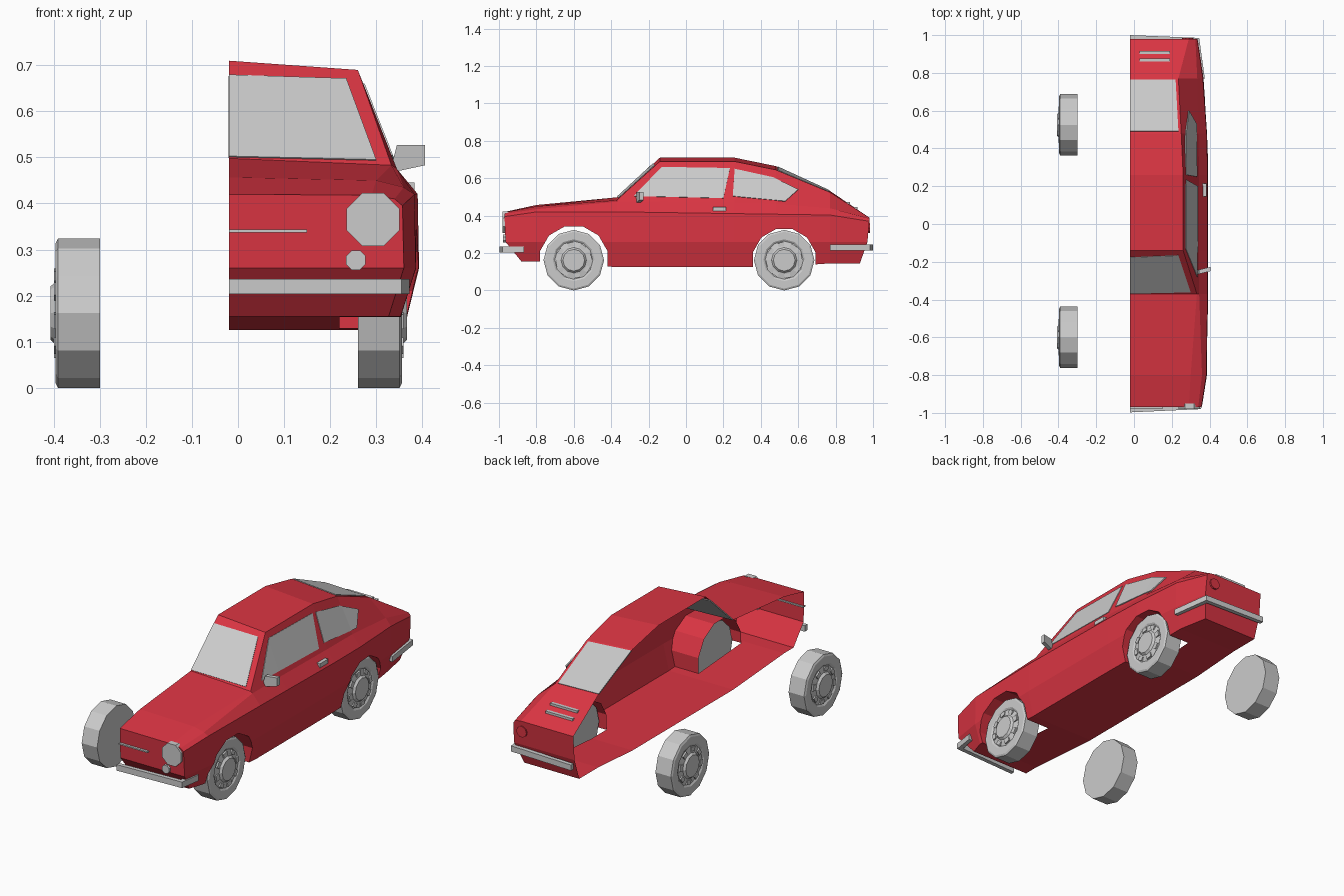
import bpy, bmesh, math
from mathutils import Vector, Matrix

if "Cube" in bpy.data.objects:
    bpy.data.objects.remove(bpy.data.objects["Cube"])

CUT = -0.02          # plane where the half shell is open
AXLES = (-0.60, 0.525)
red = bpy.data.materials.new("red_paint")
red.diffuse_color = (0.7, 0.035, 0.055, 1)
red.use_nodes = True
red.node_tree.nodes["Principled BSDF"].inputs["Base Color"].default_value = red.diffuse_color


def make(name, bm, mat=None):
    bmesh.ops.recalc_face_normals(bm, faces=bm.faces)
    me = bpy.data.meshes.new(name)
    bm.to_mesh(me)
    bm.free()
    ob = bpy.data.objects.new(name, me)
    bpy.context.collection.objects.link(ob)
    if mat:
        me.materials.append(mat)
    return ob


def box(name, lo, hi, mat=None):
    bm = bmesh.new()
    lo, hi = Vector(lo), Vector(hi)
    bmesh.ops.create_cube(bm, size=1, matrix=Matrix.Translation((lo + hi) / 2) @ Matrix.Diagonal((*(hi - lo), 1)))
    return make(name, bm, mat)


def disc(name, c, r, depth, sides, axis, r2=None, mat=None):
    bm = bmesh.new()
    rot = Matrix.Rotation(math.pi / 2, 4, 'X' if axis == 'y' else 'Y')
    spin = Matrix.Rotation(math.pi / sides, 4, 'Z')
    bmesh.ops.create_cone(bm, cap_ends=True, segments=sides, radius1=r, radius2=r2 or r, depth=depth,
                          matrix=Matrix.Translation(c) @ rot @ spin)
    return make(name, bm, mat)


# Body stations: y, sill z, belt x, shoulder x z, roof edge x z, centre z
stations = [
    (-0.97, .155, .357, .340, .410, .290, .418, .420),
    (-0.80, .155, .383, .360, .435, .300, .450, .457),
    (-0.37, .125, .390, .345, .475, .333, .483, .498),
    (-0.14, .125, .390, .345, .475, .260, .690, .710),
    (0.26, .125, .390, .345, .470, .260, .690, .710),
    (0.48, .125, .385, .340, .465, .250, .645, .665),
    (0.77, .145, .365, .335, .440, .235, .525, .532),
    (0.98, .145, .335, .325, .385, .290, .390, .390),
]
bm = bmesh.new()
rings, mids = [], []
for i, (y, zb, xw, xs, zs, xr, zr, zc) in enumerate(stations):
    yb, ym = y, y
    if i == 0:
        yb, ym = y + .09, y + .005
    if i == len(stations) - 1:
        yb, ym = y - .05, y - .01
    zw = min(.415 - .015 * y, zs - .015)
    pts = [(CUT, yb, zb), (xw - .03, yb, zb), (xw + .003, ym, .26), (xw, y, zw),
           (xs, y, zs), (xr, y, zr), (CUT, y, zc)]
    rings.append([bm.verts.new(p) for p in pts])
    if yb != y:
        mids.append(bm.verts.new((CUT, ym, .26)))
for a, b in zip(rings, rings[1:]):
    for k in range(6):
        bm.faces.new((a[k], a[k + 1], b[k + 1], b[k]))
for r, m in ((rings[0], mids[0]), (rings[-1], mids[1])):
    bm.faces.new((r[0], r[1], r[2], m))
    bm.faces.new((m, *r[2:]))
bm.faces.new([r[0] for r in rings] + [mids[1]] + [r[6] for r in reversed(rings)] + [mids[0]])
body = make("body_shell", bm, red)

# Wheel arches cut from the closed form
for y, r in zip(AXLES, (.187, .172)):
    cutter = disc("arch_cutter", (.41, y, .162), r, .38, 12, 'x', mat=red)
    cutter.hide_render = True
    mod = body.modifiers.new("arch", 'BOOLEAN')
    mod.operation, mod.solver, mod.object = 'DIFFERENCE', 'EXACT', cutter
    bpy.context.view_layer.objects.active = body
    bpy.ops.object.modifier_apply(modifier=mod.name)
    bpy.data.objects.remove(cutter)

# Open the centre plane and the inner side of the arches
bm = bmesh.new()
bm.from_mesh(body.data)
gone = [f for f in bm.faces if abs(f.normal.x) > .99 and
        (abs(f.calc_center_median().x - CUT) < .002 or abs(f.calc_center_median().x - .22) < .002)]
bmesh.ops.delete(bm, geom=gone, context='FACES')
bm.to_mesh(body.data)
bm.free()


# Glass: body skin trimmed to a convex outline
def glass(name, outline, side):
    bm = bmesh.new()
    bm.from_mesh(body.data)
    bad = [f for f in bm.faces if (f.normal.x < .3 if side else f.normal.z < .6)]
    bmesh.ops.delete(bm, geom=bad, context='FACES')
    p3 = [Vector((0, *p)) if side else Vector((*p, 0)) for p in outline]
    mid = sum(p3, Vector()) / len(p3)
    axis = Vector((1, 0, 0)) if side else Vector((0, 0, 1))
    for a, b in zip(p3, p3[1:] + p3[:1]):
        n = (b - a).cross(axis).normalized()
        if n.dot(a - mid) < 0:
            n = -n
        bmesh.ops.bisect_plane(bm, geom=bm.verts[:] + bm.edges[:] + bm.faces[:],
                               plane_co=a, plane_no=n, clear_outer=True)
    for f in bm.faces:
        f.material_index = 0
    me = bpy.data.meshes.new(name)
    bm.to_mesh(me)
    bm.free()
    me.materials.clear()
    ob = bpy.data.objects.new(name, me)
    bpy.context.collection.objects.link(ob)
    mod = ob.modifiers.new("thickness", 'SOLIDIFY')
    mod.thickness, mod.offset = .006, 0


glass("front_side_window", [(-.28, .504), (-.13, .66), (.235, .654), (.20, .493)], True)
glass("rear_side_window", [(.26, .65), (.465, .605), (.60, .54), (.53, .477), (.25, .504)], True)
glass("windscreen", [(CUT, -.175), (.235, -.165), (.30, -.36), (CUT, -.367)], False)
glass("rear_window", [(CUT, .49), (.235, .49), (.22, .765), (CUT, .765)], False)


# Bumpers: flat bars wrapped round the corners
def bumper(name, path, z0, z1, t=.022):
    bm = bmesh.new()
    prev = None
    for x, y, dx, dy in path:
        q = [bm.verts.new(p) for p in ((x, y, z0), (x, y, z1), (x - dx * t, y - dy * t, z1), (x - dx * t, y - dy * t, z0))]
        if prev:
            for k in range(4):
                bm.faces.new((prev[k], prev[(k + 1) % 4], q[(k + 1) % 4], q[k]))
        else:
            bm.faces.new(q)
        prev = q
    bm.faces.new(prev)
    make(name, bm)


bumper("front_bumper", [(CUT, -.997, 0, -1), (.355, -.98, 1, -1), (.372, -.865, 1, 0)], .204, .236)
bumper("rear_bumper", [(CUT, 1.0, 0, 1), (.345, .985, 1, 1), (.375, .77, 1, 0)], .215, .245)

# Lamps, grille bar, vents, handle and mirror
disc("headlamp", (.293, -.965, .365), .062, .03, 8, 'y')
disc("fog_lamp", (.256, -.968, .277), .023, .02, 8, 'y')
disc("tail_lamp", (.285, .974, .335), .03, .02, 10, 'y', mat=red)
box("grille_bar", (CUT, -.98, .337), (.15, -.96, .344))
for i, (y, z) in enumerate(((.868, .468), (.908, .441))):
    vent = box(f"rear_vent_{i + 1}", (.03, y - .009, z - .006), (.19, y + .009, z + .006))
box("door_handle", (.355, .145, .424), (.383, .215, .446))

bm = bmesh.new()
profile = [(.33, .47), (.345, .527), (.406, .527), (.406, .483), (.355, .472)]
f = bm.faces.new([bm.verts.new((x, -.268 + (x - .33) * .25, z)) for x, z in profile])
ext = bmesh.ops.extrude_face_region(bm, geom=[f])
bmesh.ops.translate(bm, vec=(0, .022, 0), verts=[v for v in ext["geom"] if isinstance(v, bmesh.types.BMVert)])
make("wing_mirror", bm)


# Wheels: lathed twelve-sided profile with slots, mirrored about the cut plane
def wheel(name, y, s):
    bm = bmesh.new()
    prof = [(0, .162), (.091, .162), (.096, .152), (.096, .112), (.090, .102), (.096, .068), (.107, .058)]
    loops = []
    for x, r in prof:
        loops.append([bm.verts.new((CUT + s * (.28 + x), y + r * math.sin(a), .162 + r * math.cos(a)))
                      for a in (k * math.pi / 6 for k in range(12))])
    for a, b in zip(loops, loops[1:]):
        for k in range(12):
            bm.faces.new((a[k], a[(k + 1) % 12], b[(k + 1) % 12], b[k]))
    bm.faces.new(loops[0])
    bm.faces.new(loops[-1])
    for k in range(8):
        m = (Matrix.Translation((CUT + s * .374, y, .162)) @ Matrix.Rotation(k * math.pi / 4 + .2, 4, 'X')
             @ Matrix.Translation((0, 0, .085)) @ Matrix.Diagonal((.01, .032, .022, 1)))
        bmesh.ops.create_cube(bm, size=1, matrix=m)
    make(name, bm)


for y, end in zip(AXLES, ("front", "rear")):
    for s, side in ((1, "right"), (-1, "left")):
        wheel(f"{end}_{side}_wheel", y, s)
